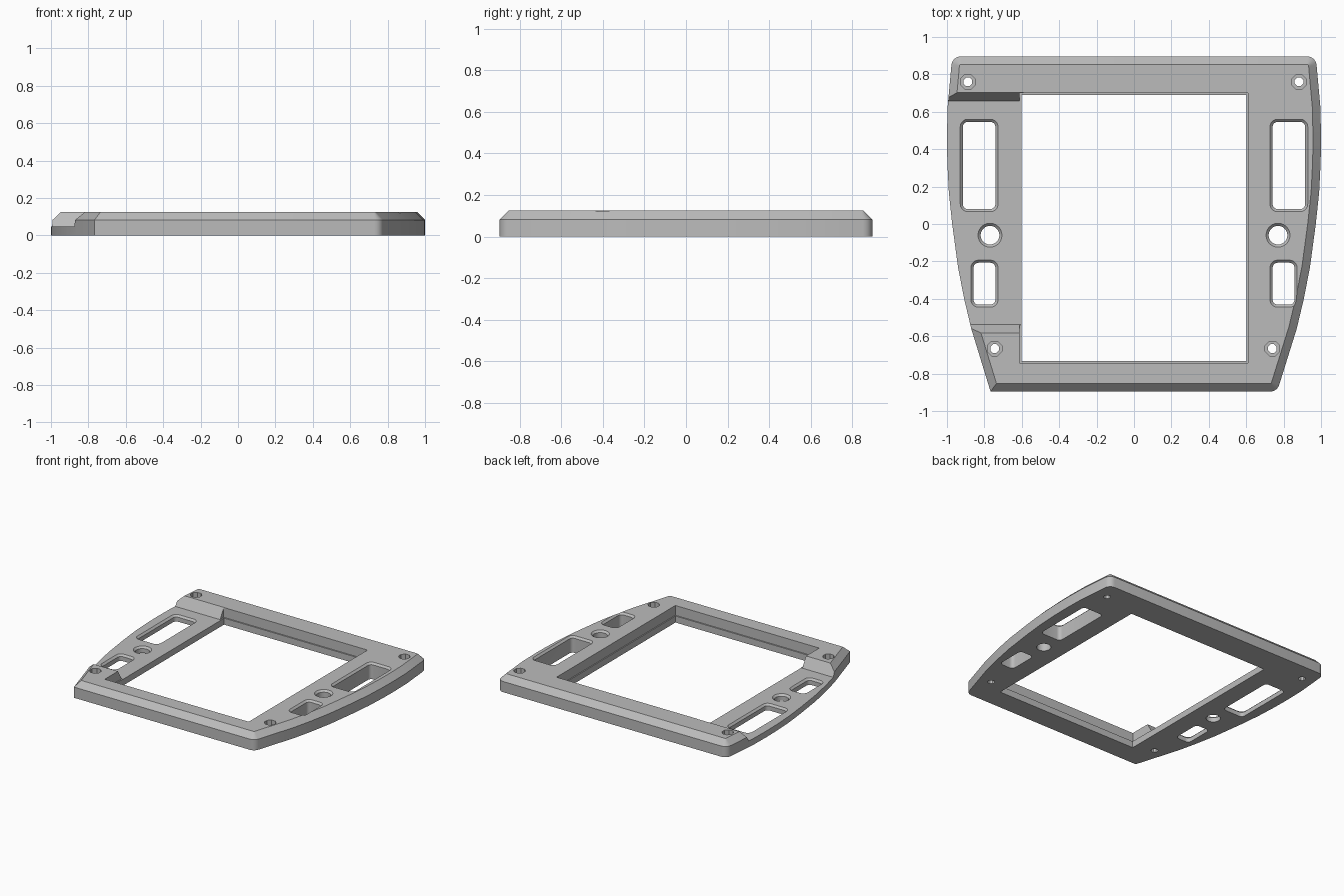
import bpy, bmesh, math
from mathutils import Vector

if "Cube" in bpy.data.objects:
    bpy.data.objects.remove(bpy.data.objects["Cube"])

TOP, EDGE, FLOOR = 0.125, 0.082, 0.048

grey = bpy.data.materials.new("mid grey plastic")
grey.use_nodes = True
colour = (0.5, 0.5, 0.5, 1)
grey.diffuse_color = colour
grey.node_tree.nodes["Principled BSDF"].inputs["Base Color"].default_value = colour


def loft(name, rings):
    """Closed solid through rings of equal point count, bottom to top, counter-clockwise."""
    bm = bmesh.new()
    loops = [[bm.verts.new(p) for p in ring] for ring in rings]
    n = len(loops[0])
    for a, b in zip(loops, loops[1:]):
        for i in range(n):
            j = (i + 1) % n
            bm.faces.new((a[i], a[j], b[j], b[i]))
    bm.faces.new(loops[0][::-1])
    bm.faces.new(loops[-1])
    bmesh.ops.recalc_face_normals(bm, faces=bm.faces)
    mesh = bpy.data.meshes.new(name)
    bm.to_mesh(mesh)
    bm.free()
    mesh.materials.append(grey)
    obj = bpy.data.objects.new(name, mesh)
    bpy.context.collection.objects.link(obj)
    return obj


def at(points, z):
    return [(x, y, z) for x, y in points]


def rounded(points, radii, steps=5):
    """Round the corners of a counter-clockwise polygon that have a radius."""
    out = []
    for i, p in enumerate(points):
        p = Vector(p)
        r = radii.get(i, 0)
        if not r:
            out.append(tuple(p))
            continue
        u = (Vector(points[i - 1]) - p).normalized()
        v = (Vector(points[(i + 1) % len(points)]) - p).normalized()
        half = u.angle(v) / 2
        centre = p + (u + v).normalized() * r / math.sin(half)
        start = p + u * r / math.tan(half) - centre
        sweep = math.pi - 2 * half
        for k in range(steps + 1):
            a = sweep * k / steps
            c, s = math.cos(a), math.sin(a)
            out.append((centre.x + start.x * c - start.y * s,
                        centre.y + start.x * s + start.y * c))
    return out


def inset(points, d):
    """Move every edge of a counter-clockwise polygon inward by d."""
    out = []
    for i, p in enumerate(points):
        p = Vector(p)
        a = (p - Vector(points[i - 1])).normalized()
        b = (Vector(points[(i + 1) % len(points)]) - p).normalized()
        na, nb = Vector((-a.y, a.x)), Vector((-b.y, b.x))
        out.append(tuple(p + (na + nb) * d / (1 + na.dot(nb))))
    return out


def box(x0, x1, y0, y1, r=0.0):
    corners = [(x0, y0), (x1, y0), (x1, y1), (x0, y1)]
    return rounded(corners, {i: r for i in range(4)})


def circle(x, y, r, n):
    return [(x + r * math.cos(math.tau * (i + 0.5) / n),
             y + r * math.sin(math.tau * (i + 0.5) / n)) for i in range(n)]


# Frame plate with a sloped rim
side = [(0.87, -0.56), (0.908, -0.4), (0.941, -0.23), (0.972, 0), (0.99, 0.17),
        (0.998, 0.33), (1, 0.45), (0.997, 0.62)]
outline = [(-0.767, -0.896), (0.765, -0.896)] + side + [(0.972, 0.896), (-0.972, 0.896)]
outline += [(-x, y) for x, y in reversed(side)]
back = len(side) + 2
plate = rounded(outline, {1: 0.05, back: 0.05, back + 1: 0.05})
frame = loft("frame", [at(plate, 0), at(plate, EDGE), at(inset(plate, TOP - EDGE), TOP)])

cutters = []

# Screen opening and the shallow step around it
cutters.append(loft("screen_opening", [at(box(-0.602, 0.602, -0.732, 0.69), z) for z in (-0.1, 0.3)]))
cutters.append(loft("screen_step", [at(box(-0.612, 0.61, -0.742, 0.7), z) for z in (0.05, 0.3)]))

# Lowered area on the right-hand side with sloped ends
slope = (0.7 - 0.655) / (TOP - FLOOR)
rings = []
for z in (FLOOR, 0.2):
    grow = slope * (z - FLOOR)
    rings.append(at(box(-1.2, -0.59, -0.538 - grow, 0.657 + grow), z))
cutters.append(loft("side_recess", rings))


# Slots and round holes with a chamfered mouth
def opening(name, shape, top, chamfer=0.014):
    small = inset(shape, chamfer)
    cutters.append(loft(name, [at(small, -0.1), at(small, top - chamfer),
                               at(shape, top), at(shape, 0.3)]))


for s, top in ((-1, FLOOR), (1, TOP)):
    for label, outer, y0, y1 in (("long_slot", 0.929, 0.066, 0.56),
                                 ("short_slot", 0.872, -0.445, -0.193)):
        x0, x1 = sorted((s * 0.727, s * outer))
        opening(label, box(x0, x1, y0, y1, 0.04), top)
    opening("round_hole", circle(s * 0.77, -0.06, 0.064, 32), top)

# Counterbored screw holes
for x, y in ((-0.888, 0.76), (0.882, 0.76), (-0.745, -0.666), (0.74, -0.666)):
    wide, thin = circle(x, y, 0.042, 8), circle(x, y, 0.025, 8)
    cutters.append(loft("screw_hole", [at(thin, -0.1), at(thin, 0.06), at(wide, 0.06), at(wide, 0.3)]))

# Cut everything out of the plate
bpy.context.view_layer.objects.active = frame
frame.select_set(True)
for cutter in cutters:
    cut = frame.modifiers.new(cutter.name, "BOOLEAN")
    cut.operation = "DIFFERENCE"
    cut.solver = "EXACT"
    cut.object = cutter
    bpy.ops.object.modifier_apply(modifier=cut.name)
    bpy.data.objects.remove(cutter)

bpy.ops.object.shade_smooth_by_angle(angle=math.radians(25))
